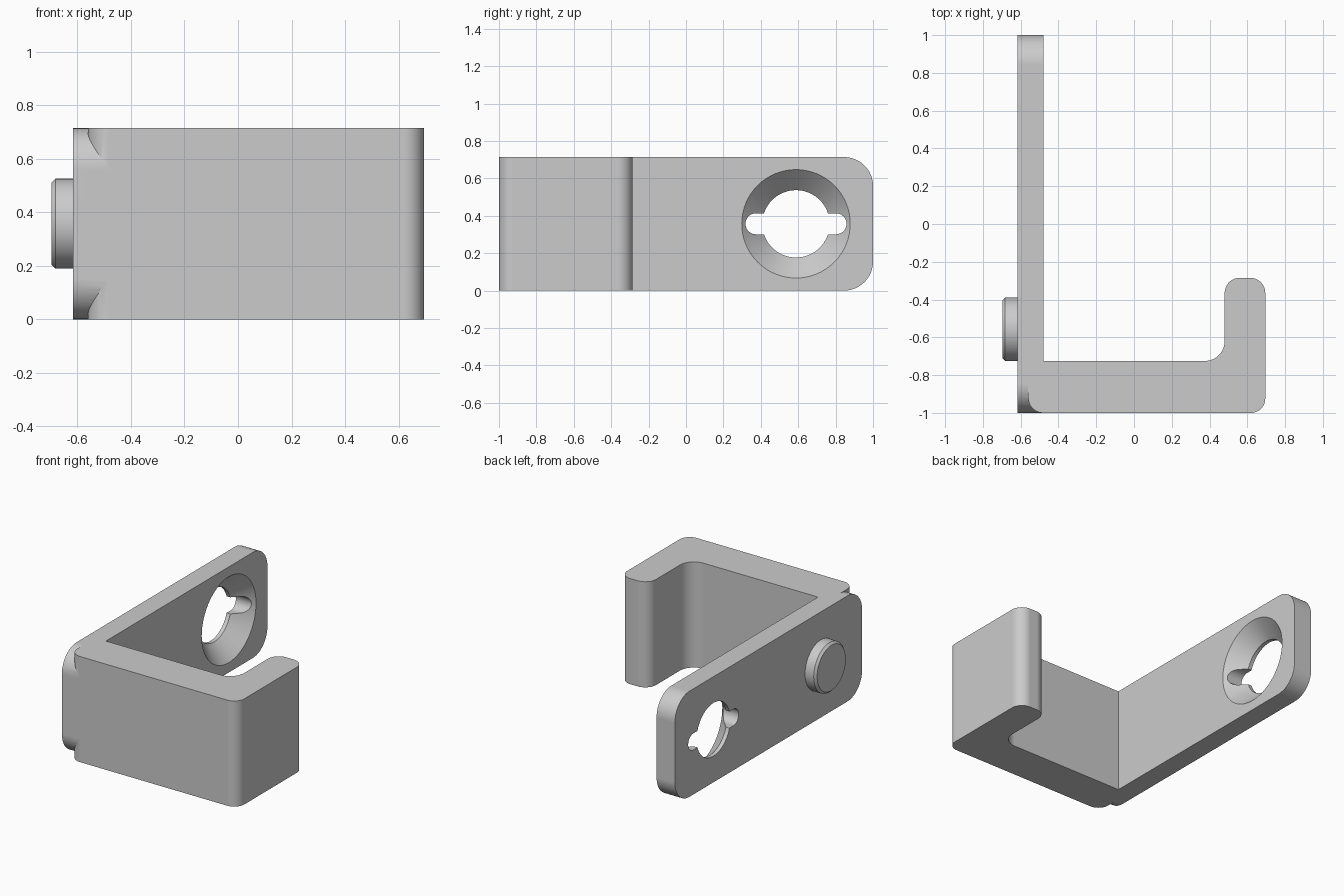
import bpy, bmesh, math
from mathutils import Vector, Matrix

cube = bpy.data.objects.get("Cube")
if cube:
    bpy.data.objects.remove(cube)

HEIGHT = 0.714
MID_Z = HEIGHT / 2
BACK, FACE = -0.617, -0.48      # the two sides of the wall plate
# Maps a drawn (a, b, c) to (x=c, y=a, z=b)
SIDEWAYS = Matrix(((0, 0, 1, 0), (1, 0, 0, 0), (0, 1, 0, 0), (0, 0, 0, 1)))

grey = bpy.data.materials.new("light grey")
grey.use_nodes = True
colour = (0.6, 0.6, 0.6, 1)
grey.diffuse_color = colour
grey.node_tree.nodes["Principled BSDF"].inputs["Base Color"].default_value = colour


def rounded(corners, steps=12):
    """Outline with each (a, b, radius) corner replaced by an arc."""
    out = []
    for i, (a, b, r) in enumerate(corners):
        p = Vector((a, b))
        if r == 0:
            out.append(p)
            continue
        u = (Vector(corners[i - 1][:2]) - p).normalized()
        v = (Vector(corners[(i + 1) % len(corners)][:2]) - p).normalized()
        centre = p + (u + v) * r          # all corners are square
        for k in range(steps + 1):
            t = k / steps * math.pi / 2
            out.append(centre - v * r * math.cos(t) - u * r * math.sin(t))
    return out


def finish(name, bm, matrix):
    bm.transform(matrix)
    bmesh.ops.recalc_face_normals(bm, faces=bm.faces)
    mesh = bpy.data.meshes.new(name)
    bm.to_mesh(mesh)
    bm.free()
    mesh.materials.append(grey)
    ob = bpy.data.objects.new(name, mesh)
    bpy.context.collection.objects.link(ob)
    return ob


def prism(name, outline, low, high, matrix=Matrix()):
    bm = bmesh.new()
    face = bm.faces.new([bm.verts.new((p.x, p.y, low)) for p in outline])
    grown = bmesh.ops.extrude_face_region(bm, geom=[face])["geom"]
    verts = [g for g in grown if isinstance(g, bmesh.types.BMVert)]
    bmesh.ops.translate(bm, verts=verts, vec=(0, 0, high - low))
    return finish(name, bm, matrix)


def turned(name, rings, y, segments=64):
    """Stack of circles (x, radius) about an axis along x."""
    bm = bmesh.new()
    loops = []
    for x, r in rings:
        angles = [2 * math.pi * i / segments for i in range(segments)]
        loops.append([bm.verts.new((y + r * math.cos(t), MID_Z + r * math.sin(t), x))
                      for t in angles])
    for lo, hi in zip(loops, loops[1:]):
        for i in range(segments):
            j = (i + 1) % segments
            bm.faces.new((lo[i], lo[j], hi[j], hi[i]))
    bm.faces.new(loops[0])
    bm.faces.new(loops[-1])
    return finish(name, bm, SIDEWAYS)


def combine(target, other, operation):
    mod = target.modifiers.new(operation.lower(), "BOOLEAN")
    mod.operation, mod.solver, mod.object = operation, "EXACT", other
    select(target)
    bpy.ops.object.modifier_apply(modifier=mod.name)
    bpy.data.objects.remove(other)


def select(ob):
    bpy.ops.object.select_all(action="DESELECT")
    bpy.context.view_layer.objects.active = ob
    ob.select_set(True)


def smooth(ob):
    select(ob)
    bpy.ops.object.shade_smooth_by_angle(angle=math.radians(25))
    ob.modifiers.new("flat_faces", "WEIGHTED_NORMAL").keep_sharp = True


# Wall plate with rounded corners
R = 0.155
bracket = prism("hook_bracket", rounded([(-1, 0, R), (1, 0, R), (1, HEIGHT, R), (-1, HEIGHT, R)]),
                BACK, FACE, SIDEWAYS)

# Arm and upturned lip
arm = prism("arm", rounded([
    (-0.56, -1, 0.08), (0.695, -1, 0.075), (0.695, -0.285, 0.08), (0.48, -0.285, 0.08),
    (0.48, -0.725, 0.105), (-0.56, -0.725, 0)]), 0, HEIGHT)
combine(bracket, arm, "UNION")

# Countersunk screw hole
HOLE_Y = 0.588
sink = FACE - 0.11
hole = turned("hole_cutter", [(BACK - 0.1, 0.18), (sink, 0.18), (FACE, 0.29), (FACE + 0.02, 0.31)], HOLE_Y)
combine(bracket, hole, "DIFFERENCE")

# Round-ended slot across the hole
L, W = 0.27, 0.056
slot = prism("slot_cutter", rounded([
    (HOLE_Y - L, MID_Z - W, W), (HOLE_Y + L, MID_Z - W, W),
    (HOLE_Y + L, MID_Z + W, W - 0.0005), (HOLE_Y - L, MID_Z + W, W - 0.0005)]),
    BACK - 0.1, FACE + 0.1, SIDEWAYS)
combine(bracket, slot, "DIFFERENCE")
smooth(bracket)

# Locating peg on the back of the plate
peg = turned("locating_peg", [(-0.697, 0.153), (-0.682, 0.168), (BACK + 0.02, 0.168)], -0.558)
smooth(peg)
